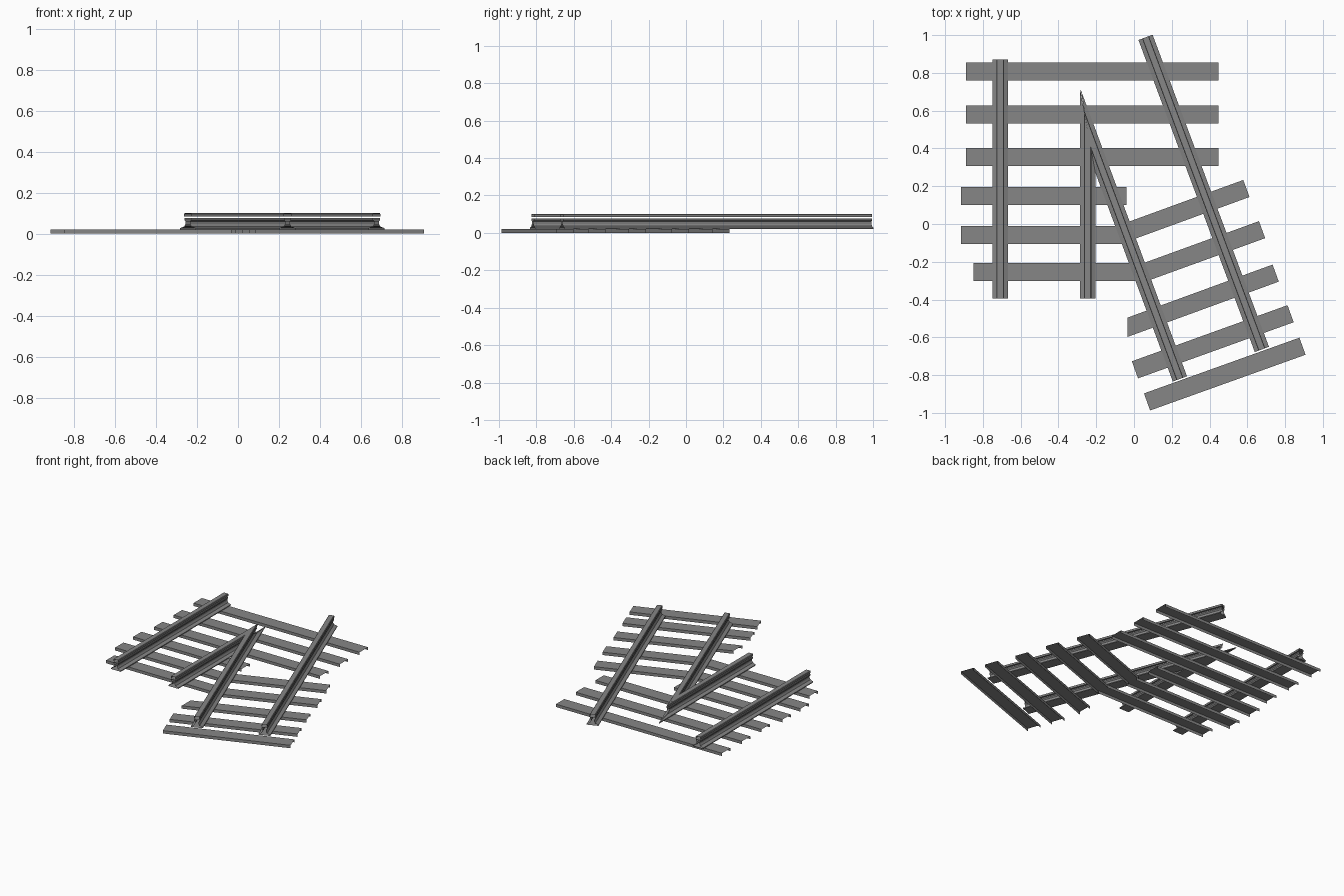
import bpy
import bmesh
from mathutils import Vector

if "Cube" in bpy.data.objects:
    bpy.data.objects.remove(bpy.data.objects["Cube"], do_unlink=True)

steel = bpy.data.materials.new("plain_grey")
steel.use_nodes = True
grey = (0.24, 0.24, 0.24, 1)
steel.diffuse_color = grey
steel.node_tree.nodes["Principled BSDF"].inputs["Base Color"].default_value = grey


def mirrored(half):
    """Complete a right-hand profile, bottom to top, with its left side."""
    return half + [(-o, z) for o, z in reversed(half)]


def sweep(name, sections, start, end, skew_start=0, skew_end=0):
    """Sweep open-ended sections from start to end; skew slants the end cuts."""
    a, b = Vector((*start, 0)), Vector((*end, 0))
    d = (b - a).normalized()
    side = d.cross(Vector((0, 0, 1)))
    bm = bmesh.new()
    for points, closed in sections:
        rings = []
        for base, skew in ((a, skew_start), (b, skew_end)):
            rings.append([bm.verts.new(base + side * o + d * (o * skew) + Vector((0, 0, z)))
                          for o, z in points])
        r0, r1 = rings
        count = len(points)
        for i in range(count if closed else count - 1):
            j = (i + 1) % count
            bm.faces.new((r0[i], r1[i], r1[j], r0[j]))
    mesh = bpy.data.meshes.new(name)
    bm.to_mesh(mesh)
    bm.free()
    mesh.materials.append(steel)
    obj = bpy.data.objects.new(name, mesh)
    bpy.context.collection.objects.link(obj)
    return obj


# Cross-sections: sleeper trough, rail foot with web, and separate rail head
trough = [(mirrored([(0.048, 0), (0.048, 0.021)]), False)]
foot_web = mirrored([(0.04, 0.021), (0.04, 0.027), (0.018, 0.036),
                     (0.011, 0.048), (0.011, 0.06), (0.018, 0.068), (0.018, 0.077)])
head = mirrored([(0.019, 0.084), (0.019, 0.097), (0.016, 0.1)])
rail = [(foot_web, True), (head, True)]

# Rails: two outer ones, and two that meet in a mitred vee
MITRE = 5.4
VEE = (-0.245, 0.496)
sweep("straight_outer_rail", rail, (-0.708, -0.395), (-0.708, 0.872))
sweep("diagonal_outer_rail", rail, (0.677, -0.664), (0.061, 0.988))
sweep("straight_vee_rail", rail, (-0.245, -0.395), VEE, 0, -MITRE)
sweep("diagonal_vee_rail", rail, (0.243, -0.82), VEE, 0, MITRE)

# Straight sleepers: height on the plan, left end, right end
for i, (y, x0, x1) in enumerate([
        (0.808, -0.89, 0.448), (0.58, -0.89, 0.448), (0.354, -0.89, 0.448),
        (0.148, -0.915, -0.04), (-0.058, -0.915, -0.03), (-0.255, -0.85, 0.05)]):
    sweep(f"straight_sleeper_{i + 1}", trough, (x0, y), (x1, y))

# Diagonal sleepers: the first three have an end cut parallel to the straight rails
CUT = -0.364
for i, (start, end, skew) in enumerate([
        ((-0.03, -0.04), (0.595, 0.188), CUT),
        ((0.05, -0.258), (0.678, -0.03), CUT),
        ((-0.035, -0.547), (0.75, -0.26), CUT),
        ((0.005, -0.772), (0.829, -0.475), 0),
        ((0.069, -0.942), (0.892, -0.647), 0)]):
    sweep(f"diagonal_sleeper_{i + 1}", trough, start, end, skew)
